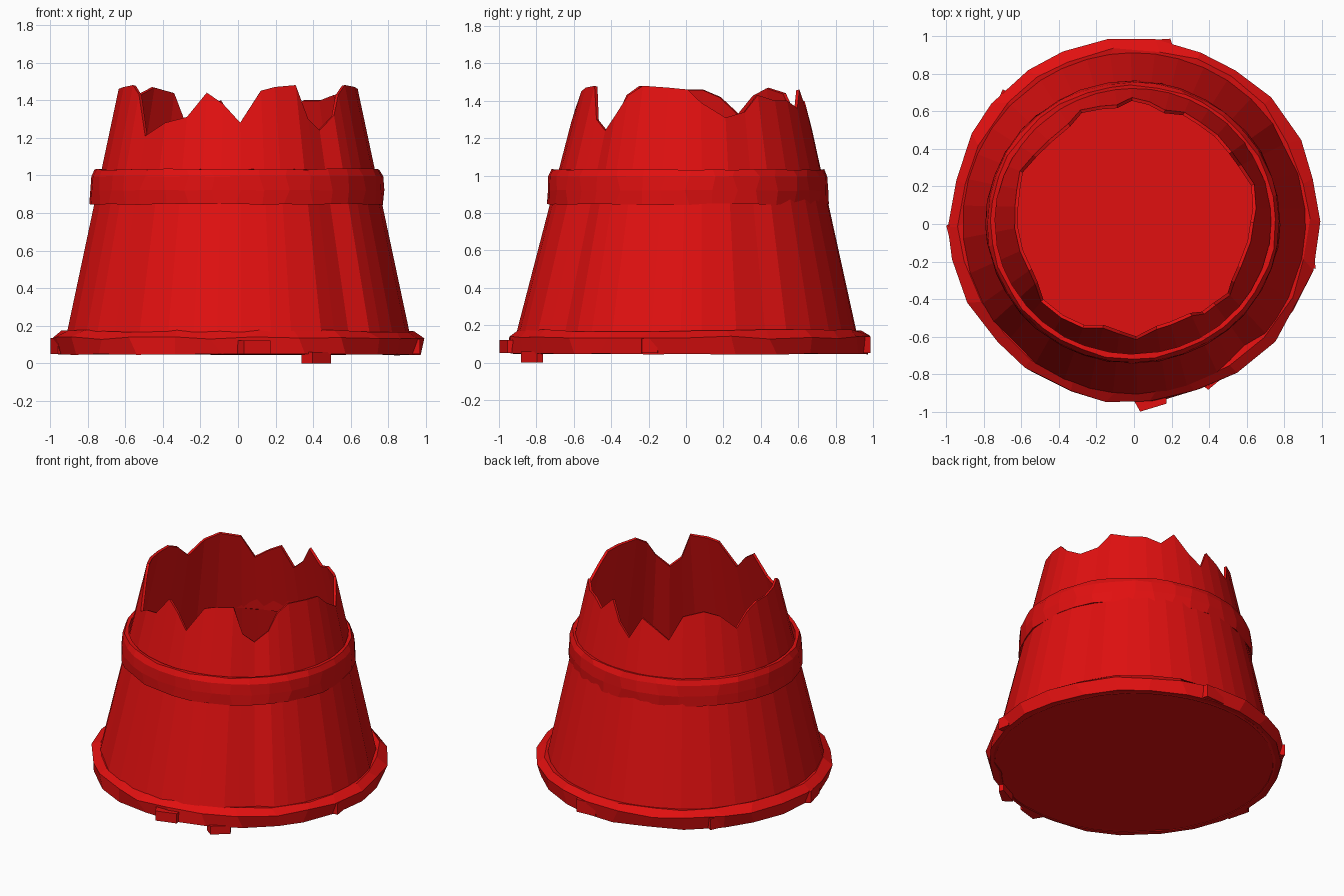
import bpy, bmesh, random
from math import sin, cos, radians, tau
from mathutils import Vector

random.seed(4)
if "Cube" in bpy.data.objects:
    bpy.data.objects.remove(bpy.data.objects["Cube"])

red = bpy.data.materials.new("bright red")
red.use_nodes = True
colour = (0.75, 0.005, 0.005, 1)
red.diffuse_color = colour
red.node_tree.nodes["Principled BSDF"].inputs["Base Color"].default_value = colour


def finish(name, bm):
    bmesh.ops.recalc_face_normals(bm, faces=bm.faces)
    mesh = bpy.data.meshes.new(name)
    bm.to_mesh(mesh)
    bm.free()
    mesh.materials.append(red)
    obj = bpy.data.objects.new(name, mesh)
    bpy.context.collection.objects.link(obj)
    return obj


def loft(name, loops, closed):
    """Bridge equal-length loops of points; closed joins the last loop to the first."""
    bm = bmesh.new()
    rings = [[bm.verts.new(p) for p in loop] for loop in loops]
    pairs = list(zip(rings, rings[1:]))
    if closed:
        pairs.append((rings[-1], rings[0]))
    for a, b in pairs:
        for i in range(len(a)):
            j = (i + 1) % len(a)
            bm.faces.new((a[i], a[j], b[j], b[i]))
    return finish(name, bm)


def rough_ring(name, profile, sides, rx, ry, cx, cy, wobble):
    """Sweep a closed (offset, height) profile round an ellipse, with uneven edges."""
    loops = []
    for offset, z, rough in profile:
        loop = []
        for i in range(sides):
            a = tau * (i + random.uniform(-0.15, 0.15)) / sides
            d = offset + rough * random.uniform(-wobble, wobble)
            h = z + rough * random.uniform(-wobble, wobble) * 0.6
            loop.append((cx + (rx + d) * cos(a), cy + (ry + d) * sin(a), h))
        loops.append(loop)
    return loft(name, loops, True)


# Tapered wall: the torn rim is given as angle and height
rim = [(-175, 1.46), (-163, 1.47), (-152, 1.48), (-145, 1.43), (-137, 1.21),
       (-125, 1.28), (-114, 1.31), (-105, 1.44), (-97, 1.38), (-89, 1.28),
       (-79, 1.45), (-72, 1.47), (-61, 1.48), (-55, 1.30), (-48, 1.24),
       (-40, 1.32), (-34, 1.43), (-26, 1.48), (-12, 1.47), (-2, 1.46),
       (5, 1.39), (17, 1.31), (28, 1.34), (36, 1.43), (47, 1.40),
       (57, 1.40), (66, 1.36), (75, 1.46), (83, 1.33), (91, 1.25),
       (98, 1.40), (106, 1.35), (115, 1.28), (123, 1.44), (136, 1.47),
       (146, 1.43), (156, 1.33), (165, 1.42), (174, 1.46)]
dents = {-55: 0.02, -48: 0.035, -137: 0.015, 28: 0.015}


def wall_point(angle, z):
    """The wall narrows more from front to back than from side to side."""
    a = radians(angle)
    base = 0.948 - dents.get(angle, 0)
    return ((base - 0.213 * z) * cos(a), 0.02 * z + (base - 0.24 * z) * sin(a), z)


wall = loft("tapered_wall", [[wall_point(a, 0.05) for a, z in rim],
                             [wall_point(a, z) for a, z in rim]], False)
shell = wall.modifiers.new("thickness", "SOLIDIFY")
shell.thickness = 0.018
shell.offset = -1

# Raised band, upright outside, with its upper edge sloping in to the wall
rough_ring("raised_band", [(-0.022, 0.86, 0.2), (0.003, 0.847, 1), (0.006, 0.92, 0.5),
                           (0.0, 0.995, 0.5), (-0.018, 1.032, 0.8), (-0.043, 1.03, 0.2)],
           36, 0.777, 0.745, -0.005, 0.01, 0.007)

# Base flange with a rough outer edge
rough_ring("base_flange", [(-0.07, 0.052, 0), (-0.01, 0.047, 0.5), (0.002, 0.135, 1),
                           (-0.05, 0.172, 0.8), (-0.09, 0.165, 0.3)],
           26, 0.978, 0.968, 0, 0.015, 0.015)

# Floor
bm = bmesh.new()
bmesh.ops.create_cone(bm, cap_ends=True, segments=40, radius1=0.925, radius2=0.925, depth=0.01)
bmesh.ops.translate(bm, verts=bm.verts, vec=(0, 0, 0.056))
finish("floor", bm)


# Torn flakes on the base edge: angle, inner and outer radius, low and high z, width
def flake(name, angle, inner, outer, low, high, width):
    a = radians(angle)
    out, side = Vector((cos(a), sin(a), 0)), Vector((-sin(a), cos(a), 0))
    bm = bmesh.new()
    outline = ((inner, -width), (outer, -width * 0.6), (outer - 0.03, width), (inner, width))
    bottom, top = ([bm.verts.new(out * r + side * s + Vector((0, 0, z))) for r, s in outline]
                   for z in (low, high))
    bm.faces.new(bottom)
    bm.faces.new(top)
    for i in range(4):
        j = (i + 1) % 4
        bm.faces.new((bottom[i], bottom[j], top[j], top[i]))
    finish(name, bm)


flake("lower_flake", -63, 0.90, 0.965, 0.0, 0.06, 0.08)
flake("front_flake", -85, 0.92, 0.997, 0.05, 0.12, 0.09)
flake("left_flake", -12, 0.92, 0.995, 0.05, 0.13, 0.05)
flake("right_flake", -176, 0.92, 0.997, 0.05, 0.135, 0.10)
flake("back_right_flake", 136, 0.93, 1.0, 0.05, 0.13, 0.05)
flake("back_flake", 82, 0.93, 1.003, 0.05, 0.14, 0.09)
